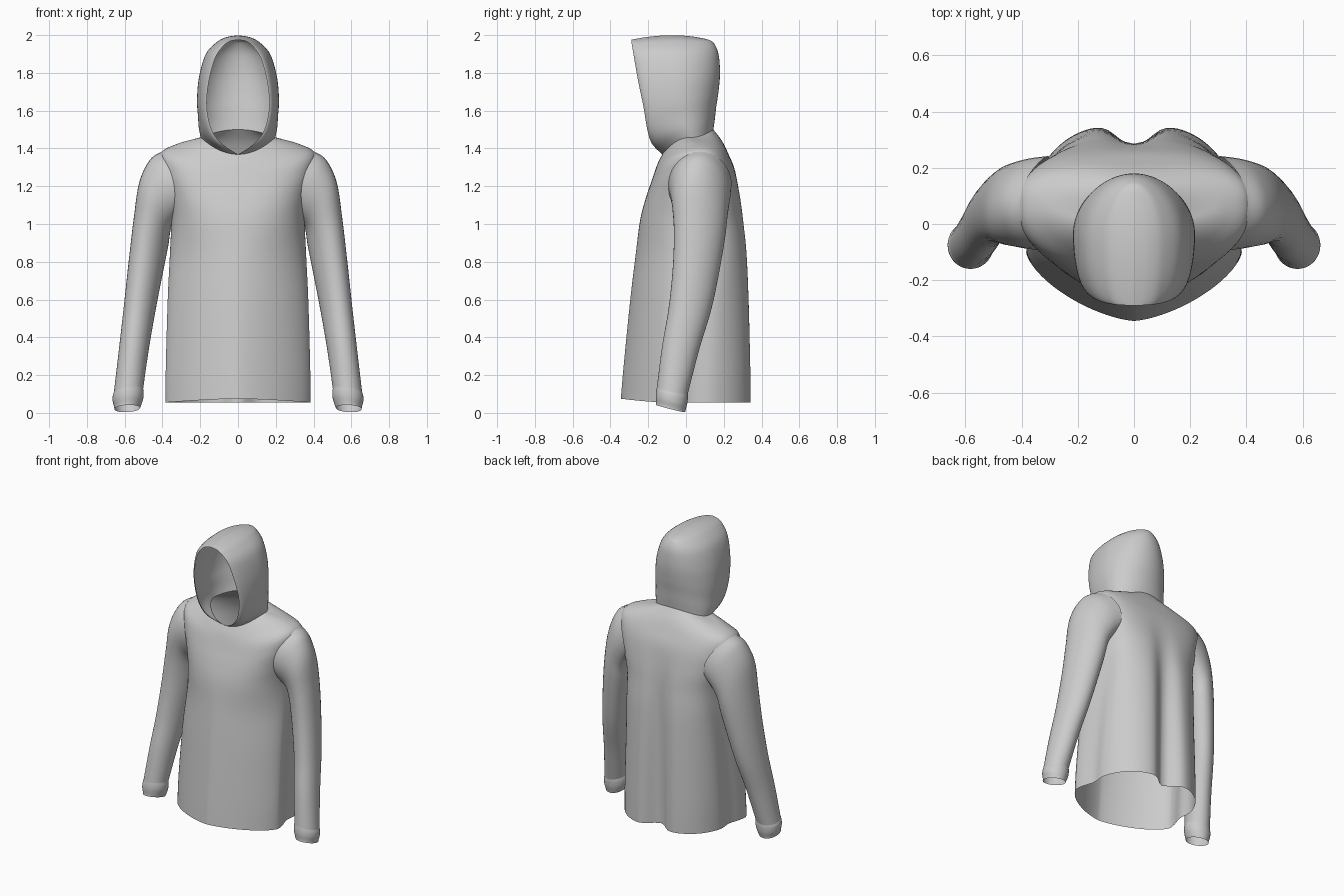
import bpy, bmesh
from math import sin, cos, pi, exp, radians

if "Cube" in bpy.data.objects:
    bpy.data.objects.remove(bpy.data.objects["Cube"])


def smooth_keys(keys, n):
    """Catmull-Rom interpolation of parameter tuples, n steps per span."""
    out = []
    for i in range(len(keys) - 1):
        a, b = keys[max(i - 1, 0)], keys[i]
        c, d = keys[i + 1], keys[min(i + 2, len(keys) - 1)]
        for k in range(n):
            t = k / n
            out.append([0.5 * (2 * q + (r - p) * t + (2 * p - 5 * q + 4 * r - s) * t * t
                               + (3 * q - p - 3 * r + s) * t ** 3)
                        for p, q, r, s in zip(a, b, c, d)])
    return out + [list(keys[-1])]


def loft(name, rings, closed, cut=None):
    """Skin rings of points, mirror across x, shade smooth."""
    bm = bmesh.new()
    rows = [[bm.verts.new(p) for p in r] for r in rings]
    n = len(rows[0])
    for a, b in zip(rows, rows[1:]):
        for i in range(n if closed else n - 1):
            j = (i + 1) % n
            bm.faces.new((a[i], a[j], b[j], b[i]))
    if cut:
        gone = [f for f in bm.faces if cut(f.calc_center_median())]
        bmesh.ops.delete(bm, geom=gone, context='FACES')
    bmesh.ops.remove_doubles(bm, verts=bm.verts, dist=0.0003)
    bmesh.ops.recalc_face_normals(bm, faces=bm.faces)
    me = bpy.data.meshes.new(name)
    bm.to_mesh(me)
    bm.free()
    ob = bpy.data.objects.new(name, me)
    bpy.context.collection.objects.link(ob)
    m = ob.modifiers.new("mirror", 'MIRROR')
    m.merge_threshold = 0.001
    bpy.context.view_layer.objects.active = ob
    ob.select_set(True)
    bpy.ops.object.shade_smooth_by_angle(angle=radians(50))
    ob.select_set(False)
    return ob


# torso: width, front/side/back y, front/side/back z, back fold depth,
# front and back roundness
torso_keys = [
    (.384, -.345, -.10, .358, .075, .055, .055, .088, 1.5, 2.6),
    (.382, -.330, -.09, .355, .25, .25, .25, .082, 1.5, 2.6),
    (.372, -.295, -.05, .346, .60, .60, .60, .066, 1.6, 2.5),
    (.360, -.265, .01, .332, .85, .85, .85, .047, 1.8, 2.5),
    (.354, -.243, .05, .310, 1.02, 1.02, 1.02, .025, 2.2, 2.6),
    (.370, -.215, .07, .288, 1.13, 1.15, 1.15, .010, 2.5, 2.9),
    (.402, -.185, .07, .260, 1.22, 1.28, 1.28, 0, 2.5, 2.9),
    (.408, -.165, .07, .225, 1.28, 1.375, 1.37, 0, 2.3, 2.6),
    (.320, -.148, .06, .190, 1.325, 1.425, 1.44, 0, 2.1, 2.1),
    (.197, -.125, .02, .145, 1.37, 1.458, 1.50, 0, 2.0, 2.0),
]


def torso_ring(k):
    w, yf, ys, yb, zf, zs, zb, lobe, pf, pb = k
    pts = []
    for i in range(61):
        t = -pi / 2 + pi * i / 60
        p = pf if t < 0 else pb
        c, s = abs(cos(t)) ** (2 / p), abs(sin(t)) ** (2 / p)
        if i in (0, 60):
            c = 0
        x, q = w * c, sin(t) ** 2
        y = ys + ((yf if t < 0 else yb) - ys) * s
        z = zs + ((zf if t < 0 else zb) - zs) * q
        if t > 0:
            y -= lobe * exp(-(x / .075) ** 2)
            # hollow side panel behind the front drape corner
            x -= .3 * lobe * exp(-((y - ys - .13) / .07) ** 2) * c
        pts.append((x, y, z))
    return pts


def armhole(c):
    return c.x > .30 and ((c.y - .07) / .13) ** 2 + ((c.z - 1.21) / .15) ** 2 < 1


loft("torso", [torso_ring(k) for k in smooth_keys(torso_keys, 7)], False, armhole)

# sleeves: inner x,z  outer x,z  centre y, half depth, inward wrap, hem tilt, skew
sleeve_keys = [
    (.345, 1.03, .406, 1.383, .072, .170, .070, 0, 0),
    (.352, .99, .468, 1.338, .073, .160, .035, 0, .03),
    (.360, .95, .523, 1.22, .073, .145, .01, 0, .06),
    (.370, .88, .552, 1.03, .072, .133, 0, 0, .06),
    (.398, .74, .579, .80, .055, .122, 0, 0, .05),
    (.435, .55, .605, .56, .022, .112, 0, 0, .04),
    (.470, .35, .630, .34, -.028, .098, 0, -.1, .02),
    (.502, .13, .657, .11, -.072, .082, 0, -.2, 0),
]
cuff_keys = [
    (.502, .130, .657, .11, -.072, .082, 0, -.2, 0),
    (.499, .105, .663, .09, -.074, .084, 0, -.2, 0),
    (.502, .075, .663, .06, -.077, .083, 0, -.25, 0),
    (.513, .040, .656, .032, -.08, .078, 0, -.25, 0),
    (.519, .026, .655, .020, -.082, .077, 0, -.25, 0),
]


def sleeve_ring(k):
    xi, zi, xo, zo, yc, hy, wrap, tilt, skew = k
    pts = []
    for i in range(36):
        t = 2 * pi * i / 36
        f = (1 + cos(t)) / 2
        dy = hy * sin(t)
        pts.append((xi + (xo - xi) * f - wrap * sin(t) ** 2, yc + dy + skew * (.5 - f),
                    zi + (zo - zi) * f + tilt * dy))
    return pts


for name, keys in (("sleeves", sleeve_keys), ("cuffs", cuff_keys)):
    loft(name, [sleeve_ring(k) for k in smooth_keys(keys, 6)], True)

# hood: face edge x,y,z  side x,y,z  back y,z
hood_keys = [
    (0, -.125, 1.368, .197, .02, 1.458, .145, 1.50),
    (.085, -.180, 1.425, .207, 0, 1.505, .152, 1.55),
    (.140, -.205, 1.50, .212, -.02, 1.57, .160, 1.62),
    (.165, -.225, 1.62, .217, -.04, 1.66, .172, 1.70),
    (.155, -.252, 1.75, .206, -.05, 1.78, .180, 1.80),
    (.120, -.275, 1.88, .170, -.06, 1.90, .172, 1.90),
    (.075, -.286, 1.945, .110, -.06, 1.965, .148, 1.957),
    (.040, -.289, 1.968, .058, -.065, 1.990, .125, 1.973),
    (0, -.290, 1.975, 0, -.07, 1.999, .105, 1.98),
]


def hood_ring(k):
    xe, ye, ze, xs, ys, zs, yb, zb = k
    pts = []
    for i in range(41):
        t = -pi / 2 + pi * i / 40
        c, s = cos(t), abs(sin(t))
        if i == 40:
            c = 0
        if t < 0:
            pts.append((xe + (xs - xe) * c, ys + (ye - ys) * s, zs + (ze - zs) * s * s))
        else:
            pts.append((xs * c, ys + (yb - ys) * s, zs + (zb - zs) * s * s))
    return pts


loft("hood", [hood_ring(k) for k in smooth_keys(hood_keys, 6)], False)
